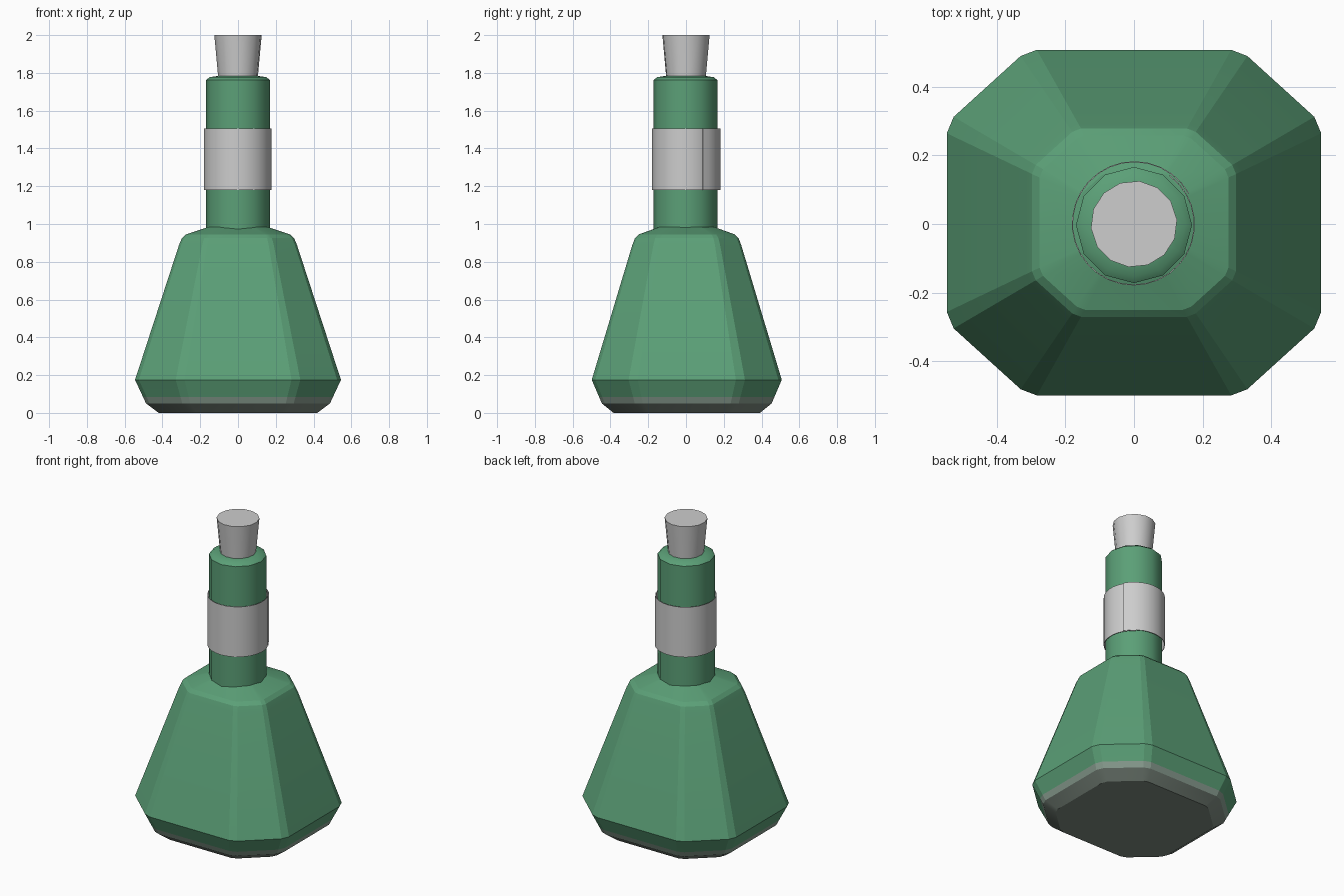
import bpy
import math

cube = bpy.data.objects.get("Cube")
if cube:
    bpy.data.objects.remove(cube, do_unlink=True)


def material(name, rgb):
    m = bpy.data.materials.new(name)
    m.use_nodes = True
    color = (*rgb, 1)
    m.diffuse_color = color
    bsdf = next(n for n in m.node_tree.nodes if n.type == 'BSDF_PRINCIPLED')
    bsdf.inputs["Base Color"].default_value = color
    return m


green = material("bottle green", (.105, .35, .185))
grey = material("light grey", (.61, .61, .61))
worn = material("worn green", (.25, .34, .28))
dark = material("base grey", (.21, .26, .22))


def make_object(name, verts, faces, mats, angle):
    mesh = bpy.data.meshes.new(name)
    mesh.from_pydata(verts, [], faces)
    mesh.update()
    for m in mats:
        mesh.materials.append(m)
    obj = bpy.data.objects.new(name, mesh)
    bpy.context.collection.objects.link(obj)
    bpy.ops.object.select_all(action='DESELECT')
    obj.select_set(True)
    bpy.context.view_layer.objects.active = obj
    bpy.ops.object.shade_smooth_by_angle(angle=math.radians(angle))
    return obj


def loft(name, outline, profile, mats, center_y=0, angle=40):
    """Stack scaled copies of an outline; profile holds (scale, z)."""
    n = len(outline)
    verts = [(x * s, y * s + center_y, z) for s, z in profile for x, y in outline]
    faces = [(r * n + i, r * n + (i + 1) % n, (r + 1) * n + (i + 1) % n, (r + 1) * n + i)
             for r in range(len(profile) - 1) for i in range(n)]
    faces.append(tuple(reversed(range(n))))
    faces.append(tuple(range(len(verts) - n, len(verts))))
    return make_object(name, verts, faces, mats, angle)


def circle(n, phase=0):
    return [(math.cos(math.tau * i / n + phase), math.sin(math.tau * i / n + phase))
            for i in range(n)]


# Body: rectangle with softened cut corners, one quarter mirrored round
quarter = [(.545, .26), (.525, .308), (.33, .485), (.283, .503)]
half = quarter + [(-x, y) for x, y in reversed(quarter)]
outline = half + [(-x, -y) for x, y in half]
profile = [(.42, 0), (.487, .05), (.503, .085), (.545, .175), (.312, .89),
           (.297, .925), (.275, .945), (.155, .985)]
body = loft("flask_body", outline, [(r / .545, z) for r, z in profile],
            [green, worn, dark], .004, angle=15)
for p in body.data.polygons:
    if p.center.z < .05:
        p.material_index = 2
    elif p.center.z < .085:
        p.material_index = 1

# Neck with a softly domed lip
loft("neck", circle(12), [(.169, .93), (.169, 1.762), (.15, 1.777), (.1, 1.785)],
     [green], -.003)

# Tapered stopper
loft("stopper", circle(14, .1), [(.102, 1.74), (.126, 2.0)], [grey])

# Paper wrap: a loose spiral strip whose outer end overlaps the inner one
steps, start, sweep = 32, math.radians(29), math.radians(385)
verts, faces = [], []
for i in range(steps + 1):
    t = i / steps
    a = start + sweep * t
    r = .184 - .008 * t
    for radius, z in ((r, 1.18), (r, 1.505), (r - .003, 1.505), (r - .003, 1.18)):
        verts.append((radius * math.cos(a), radius * math.sin(a), z))
for i in range(steps):
    b = 4 * i
    for k in range(4):
        j = (k + 1) % 4
        faces.append((b + k, b + 4 + k, b + 4 + j, b + j))
last = 4 * steps
faces += [(0, 1, 2, 3), (last + 3, last + 2, last + 1, last)]
make_object("paper_wrap", verts, faces, [grey], 40)
